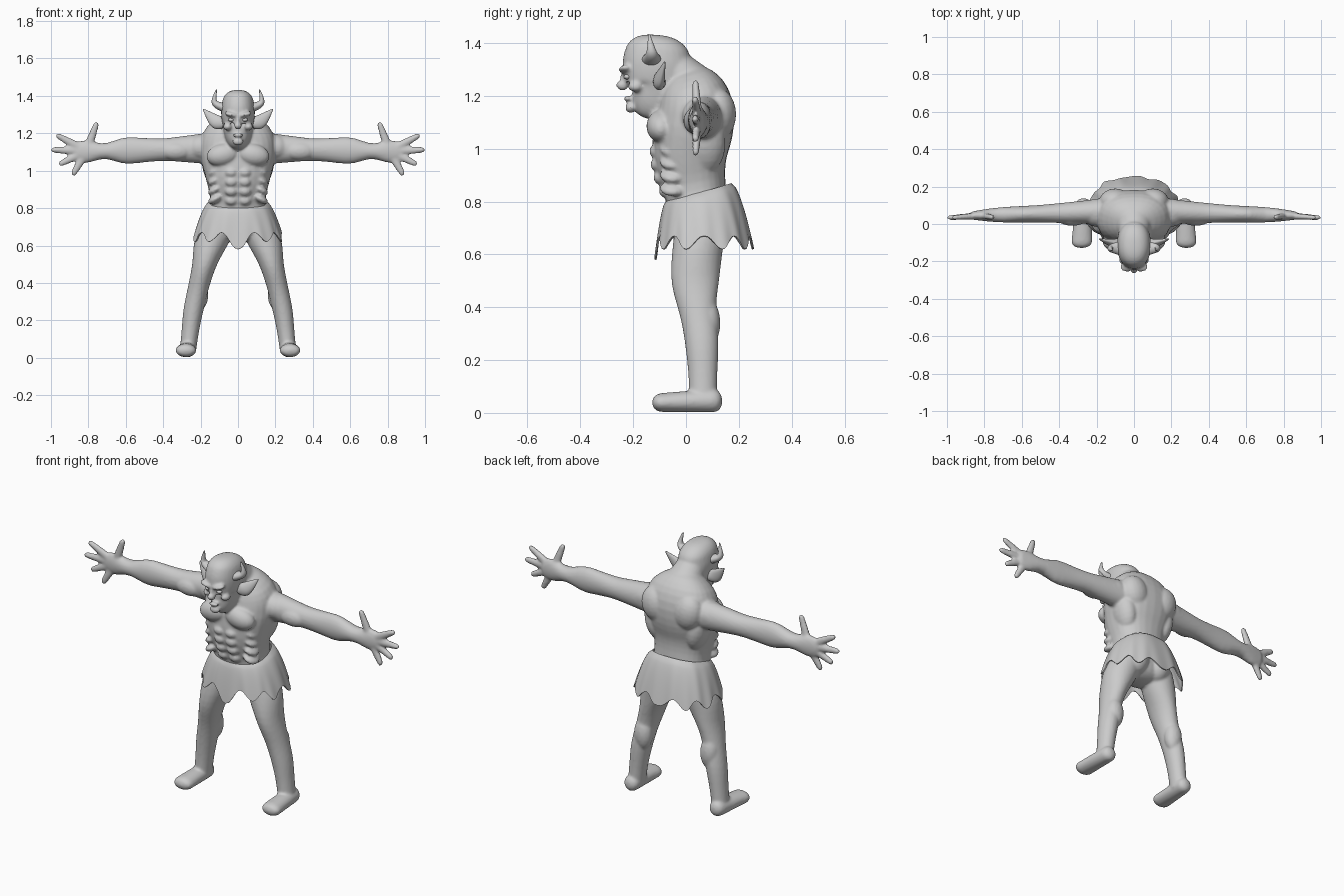
import bpy, bmesh
from math import sin, cos, pi, exp, sqrt, radians
from mathutils import Vector, Matrix

if "Cube" in bpy.data.objects:
    bpy.data.objects.remove(bpy.data.objects["Cube"], do_unlink=True)

shade = (.6, .6, .6, 1)
grey = bpy.data.materials.new("clay grey")
grey.use_nodes = True
grey.diffuse_color = shade
grey.node_tree.nodes["Principled BSDF"].inputs["Base Color"].default_value = shade

ACROSS, DEEP = Vector((1, 0, 0)), Vector((0, 1, 0))
SIDES = {"left": 1, "right": -1}


def signed_power(value, power):
    return abs(value) ** power * (1 if value >= 0 else -1)


def sample(values, t):
    """Smooth curve through evenly spaced numbers or points."""
    last = len(values) - 1
    if last == 0:
        return values[0]
    i = min(int(t * last), last - 1)
    t = t * last - i
    before, start = values[max(i - 1, 0)], values[i]
    end, after = values[i + 1], values[min(i + 2, last)]
    return (start + (end - before) * (t / 2)
            + (before * 2 - start * 5 + end * 4 - after) * (t * t / 2)
            + (start * 3 - before - end * 3 + after) * (t ** 3 / 2))


def bridge(bm, rings):
    for lower, upper in zip(rings, rings[1:]):
        for k in range(len(lower)):
            bm.faces.new((lower[k - 1], lower[k], upper[k], upper[k - 1]))


def loft(bm, path, widths, heights, axis=ACROSS, side=1, cap=.1, power=2, rows=32, count=28):
    """Round-ended form along a path; widths run along the axis, heights across it."""
    path = [Vector(point) for point in path]
    stations = [(1 - cos(pi * row / rows)) / 2 for row in range(rows + 1)]
    rings = []
    for row, t in enumerate(stations):
        ahead = sample(path, stations[min(row + 1, rows)])
        behind = sample(path, stations[max(row - 1, 0)])
        other = (ahead - behind).cross(axis).normalized()
        inset = 1 - min(t / cap, (1 - t) / cap, 1)
        scale = max(sqrt(1 - inset ** 2), .03)
        ring = []
        for k in range(count):
            angle = 2 * pi * k / count
            point = sample(path, t) \
                + axis * scale * sample(widths, t) * signed_power(cos(angle), 2 / power) \
                + other * scale * sample(heights, t) * signed_power(sin(angle), 2 / power)
            ring.append(bm.verts.new((point.x * side, point.y, point.z)))
        rings.append(ring)
    bridge(bm, rings)
    bm.faces.new(rings[0])
    bm.faces.new(rings[-1])


def ball(bm, location, size, side=1, tilt=0):
    x, y, z = location
    matrix = Matrix.Translation((x * side, y, z)) \
        @ Matrix.Rotation(radians(tilt) * side, 4, 'Y') @ Matrix.Diagonal((*size, 1))
    bmesh.ops.create_uvsphere(bm, u_segments=20, v_segments=12, radius=1, matrix=matrix)


def finish(bm, name, **modifiers):
    """Turn the mesh into a shaded object with its modifiers applied."""
    bmesh.ops.recalc_face_normals(bm, faces=bm.faces)
    mesh = bpy.data.meshes.new(name)
    bm.to_mesh(mesh)
    bm.free()
    obj = bpy.data.objects.new(name, mesh)
    bpy.context.collection.objects.link(obj)
    mesh.materials.append(grey)
    bpy.ops.object.select_all(action='DESELECT')
    bpy.context.view_layer.objects.active = obj
    obj.select_set(True)
    for kind, settings in modifiers.items():
        modifier = obj.modifiers.new(kind, kind.upper())
        for key, value in settings.items():
            setattr(modifier, key, value)
        bpy.ops.object.modifier_apply(modifier=modifier.name)
    bpy.ops.object.shade_smooth_by_angle(angle=radians(60))


body = bmesh.new()

# Torso, neck and head
loft(body, path=[(0, .05, .62), (0, .04, .8), (0, .015, .97), (0, .035, 1.15), (0, 0, 1.32)],
     widths=[.11, .16, .15, .175, .2, .18, .05],
     heights=[.09, .11, .12, .14, .15, .13, .05], power=2.3)
loft(body, path=[(0, .09, 1.2), (0, -.05, 1.3)], widths=[.11, .08], heights=[.08])
loft(body, path=[(0, -.18, 1.13), (0, -.1, 1.23), (0, -.11, 1.33), (0, -.1, 1.43)],
     widths=[.05, .08, .09, .07], heights=[.05, .125, .13, .1], cap=.2, power=2.2)

# Nose, lips and chin
ball(body, (0, -.24, 1.24), (.02, .025, .02))
ball(body, (0, -.23, 1.265), (.012, .02, .03))
ball(body, (0, -.22, 1.19), (.03, .016, .01))
ball(body, (0, -.21, 1.155), (.03, .02, .02))

for side in SIDES.values():
    # Brow and cheek
    ball(body, (.036, -.23, 1.3), (.04, .026, .013), side, tilt=-14)
    ball(body, (.055, -.19, 1.235), (.025, .03, .02), side)

    # Chest, belly and flank muscles
    ball(body, (.08, -.095, 1.085), (.09, .055, .06), side, tilt=12)
    for row in range(4):
        height = 1 - .05 * row
        ball(body, (.036, -.112 + .004 * row ** 2, height - .01), (.034, .027, .026), side)
        ball(body, (.12, -.05, height), (.045, .05, .022), side, tilt=30)

    # Back, shoulder and seat muscles
    ball(body, (.1, .12, 1.13), (.085, .07, .1), side, tilt=15)
    ball(body, (.13, .07, 1.02), (.06, .08, .12), side, tilt=12)
    ball(body, (.2, .06, 1.125), (.08, .075, .07), side, tilt=15)
    ball(body, (.075, .1, .72), (.075, .08, .09), side)

    # Arm as far as the palm, with the upper arm muscle
    loft(body, path=[(.12, .07, 1.12), (.5, .055, 1.11), (.88, .045, 1.1)],
         widths=[.075, .06, .047, .04, .02],
         heights=[.085, .08, .07, .06, .065, .07, .042, .06, .05],
         axis=DEEP, side=side, cap=.05)
    ball(body, (.33, .035, 1.105), (.085, .045, .05), side)

    # Thumb and fingers fan out from the palm
    palm = Vector((.81, .045, 1.105))
    for angle, reach in ((110, .165), (28, .185), (2, .19), (-26, .165), (-60, .15)):
        swing = Vector((cos(radians(angle)), -.06, sin(radians(angle))))
        loft(body, path=[palm, palm + swing * reach], widths=[.02, .012],
             heights=[.024, .021, .014], axis=DEEP, side=side, cap=.15)

    # Leg with knee, calf and thigh muscles
    loft(body, path=[(.1, .06, .74), (.178, .035, .5), (.237, .06, .26), (.27, .065, .02)],
         widths=[.09, .095, .067, .057, .054, .046, .044],
         heights=[.095, .095, .09, .07, .063, .054, .054], side=side, cap=.04)
    ball(body, (.2, -.005, .445), (.04, .035, .045), side)
    ball(body, (.21, .085, .34), (.052, .045, .09), side)
    ball(body, (.16, 0, .56), (.06, .05, .09), side, tilt=-12)

    # Foot
    loft(body, path=[(.27, .137, .047), (.28, -.128, .038)], widths=[.042, .05, .057],
         heights=[.045, .04, .034], side=side, cap=.2)

finish(body, "body", remesh=dict(mode='VOXEL', voxel_size=.0075),
       smooth=dict(factor=.5, iterations=4))

# Eyes, ears and horns
for label, side in SIDES.items():
    eye, ear, horn = bmesh.new(), bmesh.new(), bmesh.new()
    ball(eye, (.036, -.222, 1.272), (.017, .014, .01), side)
    loft(ear, path=[(.075, -.1, 1.25), (.12, -.1, 1.265), (.187, -.08, 1.33)],
         widths=[.024, .02, .003], heights=[.025, .036, .003], axis=DEEP, side=side)
    loft(horn, path=[(.07, -.13, 1.335), (.125, -.13, 1.365), (.115, -.14, 1.435)],
         widths=[.04, .02, .003], heights=[.026, .016, .003], axis=DEEP, side=side)
    finish(eye, label + "_eye")
    finish(ear, label + "_ear")
    finish(horn, label + "_horn")

# Ragged skirt, open below, with a pointed flap in front
skirt = bmesh.new()
rows, count = 14, 120
rings = []
for row in range(rows + 1):
    drop = row / rows
    flare = drop ** .6
    width = .148 + .09 * flare
    front, back = -.078 - .036 * flare, .172 + .08 * flare
    ring = []
    for k in range(count):
        angle = 2 * pi * k / count - pi
        fold = 1 + .025 * drop * cos(10 * angle) + .012 * drop * sin(17 * angle)
        waist = .835 - .035 * cos(angle)
        hem = .645 - .025 * cos(10 * angle) - .04 * exp(-(angle / .16) ** 2)
        ring.append(skirt.verts.new((
            width * fold * signed_power(sin(angle), .85),
            (front + back) / 2 - (back - front) / 2 * fold * signed_power(cos(angle), .85),
            waist + (hem - waist) * drop)))
    rings.append(ring)
bridge(skirt, rings)
finish(skirt, "skirt", solidify=dict(thickness=.006))
